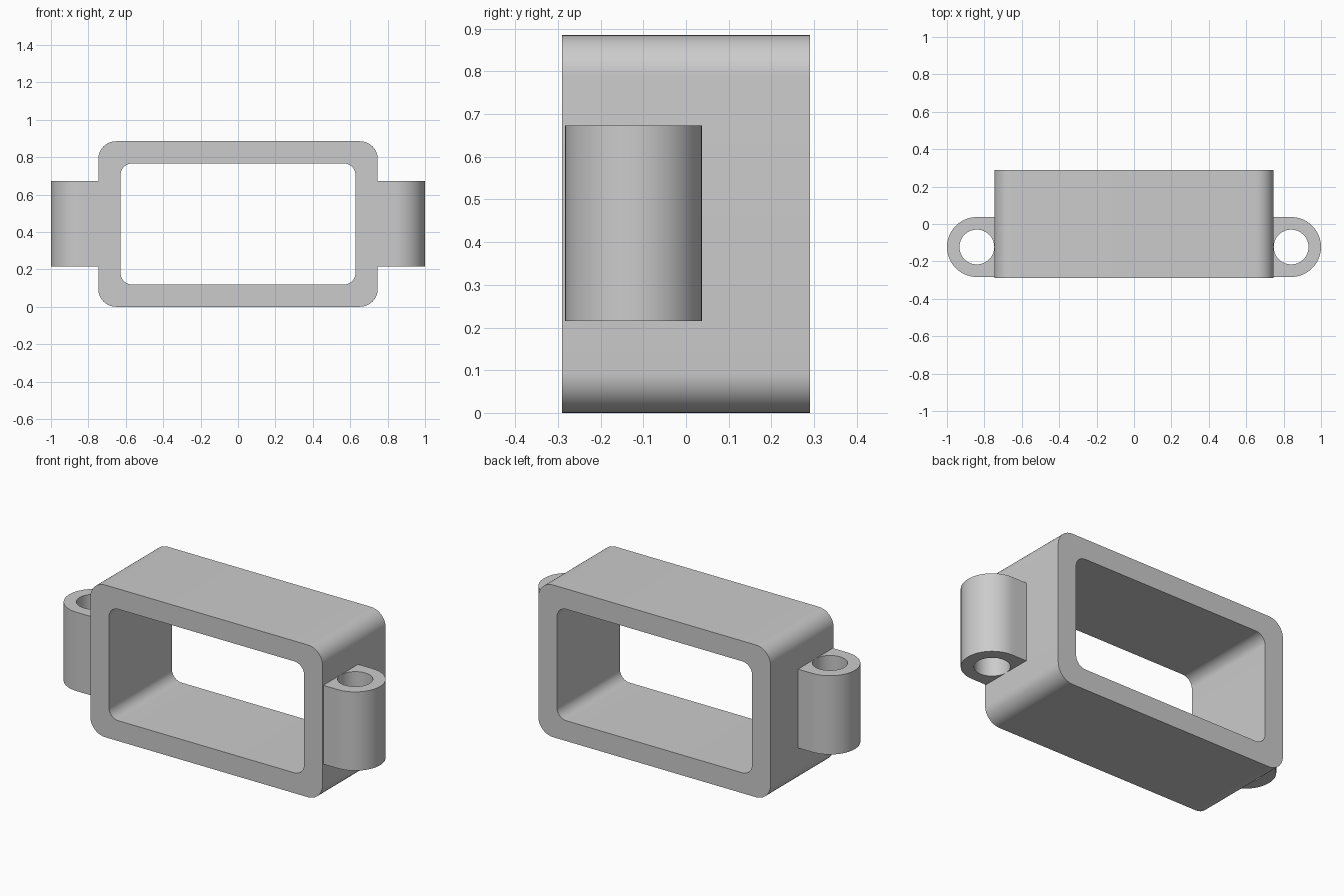
import bpy, bmesh, math
from mathutils import Vector

if "Cube" in bpy.data.objects:
    bpy.data.objects.remove(bpy.data.objects["Cube"], do_unlink=True)

grey = bpy.data.materials.new("plain_grey")
grey.use_nodes = True
grey.diffuse_color = (0.6, 0.6, 0.6, 1)
grey.node_tree.nodes["Principled BSDF"].inputs["Base Color"].default_value = grey.diffuse_color


def rounded_rect(hx, hy, r, steps=12):
    """Closed outline of a rectangle with rounded corners."""
    pts = []
    for i, (sx, sy) in enumerate([(1, 1), (-1, 1), (-1, -1), (1, -1)]):
        for k in range(steps + 1):
            a = math.pi / 2 * (i + k / steps)
            pts.append((sx * (hx - r) + r * math.cos(a), sy * (hy - r) + r * math.sin(a)))
    return pts


def hollow_prism(name, outer, inner, low, high, place):
    """Extrude the band between two matching outlines from low to high."""
    bm = bmesh.new()
    rings = [[bm.verts.new(place(x, y, h)) for x, y in outline]
             for outline, h in ((outer, low), (outer, high), (inner, high), (inner, low))]
    n = len(outer)
    for r in range(4):
        a, b = rings[r], rings[(r + 1) % 4]
        for i in range(n):
            j = (i + 1) % n
            bm.faces.new((a[i], a[j], b[j], b[i]))
    bmesh.ops.recalc_face_normals(bm, faces=bm.faces)
    mesh = bpy.data.meshes.new(name)
    bm.to_mesh(mesh)
    bm.free()
    mesh.materials.append(grey)
    obj = bpy.data.objects.new(name, mesh)
    bpy.context.collection.objects.link(obj)
    bpy.ops.object.select_all(action="DESELECT")
    obj.select_set(True)
    bpy.context.view_layer.objects.active = obj
    bpy.ops.object.shade_smooth_by_angle(angle=math.radians(30))
    return obj


# Open rectangular frame, running front to back
MID = 0.4425
hollow_prism("frame", rounded_rect(0.747, MID, 0.095), rounded_rect(0.628, 0.324, 0.062),
             -0.29, 0.29, lambda x, y, h: Vector((x, h, MID + y)))

# Side lugs: half-round outside, square where they meet the frame, with a bolt hole
LUG_R, HOLE_R, FLAT = 0.16, 0.093, 0.095
corner = math.atan2(LUG_R, -FLAT)
angles = sorted([2 * math.pi * i / 64 for i in range(64)] + [corner, 2 * math.pi - corner])
lug_outer, lug_hole = [], []
for a in angles:
    c, s = math.cos(a), math.sin(a)
    reach = LUG_R if c >= 0 else 1 / max(-c / FLAT, abs(s) / LUG_R)
    lug_outer.append((reach * c, reach * s))
    lug_hole.append((HOLE_R * c, HOLE_R * s))

for name, side in (("left_lug", 1), ("right_lug", -1)):
    hollow_prism(name, lug_outer, lug_hole, 0.215, 0.673,
                 lambda x, y, h: Vector((side * (0.84 + x), y - 0.123, h)))
